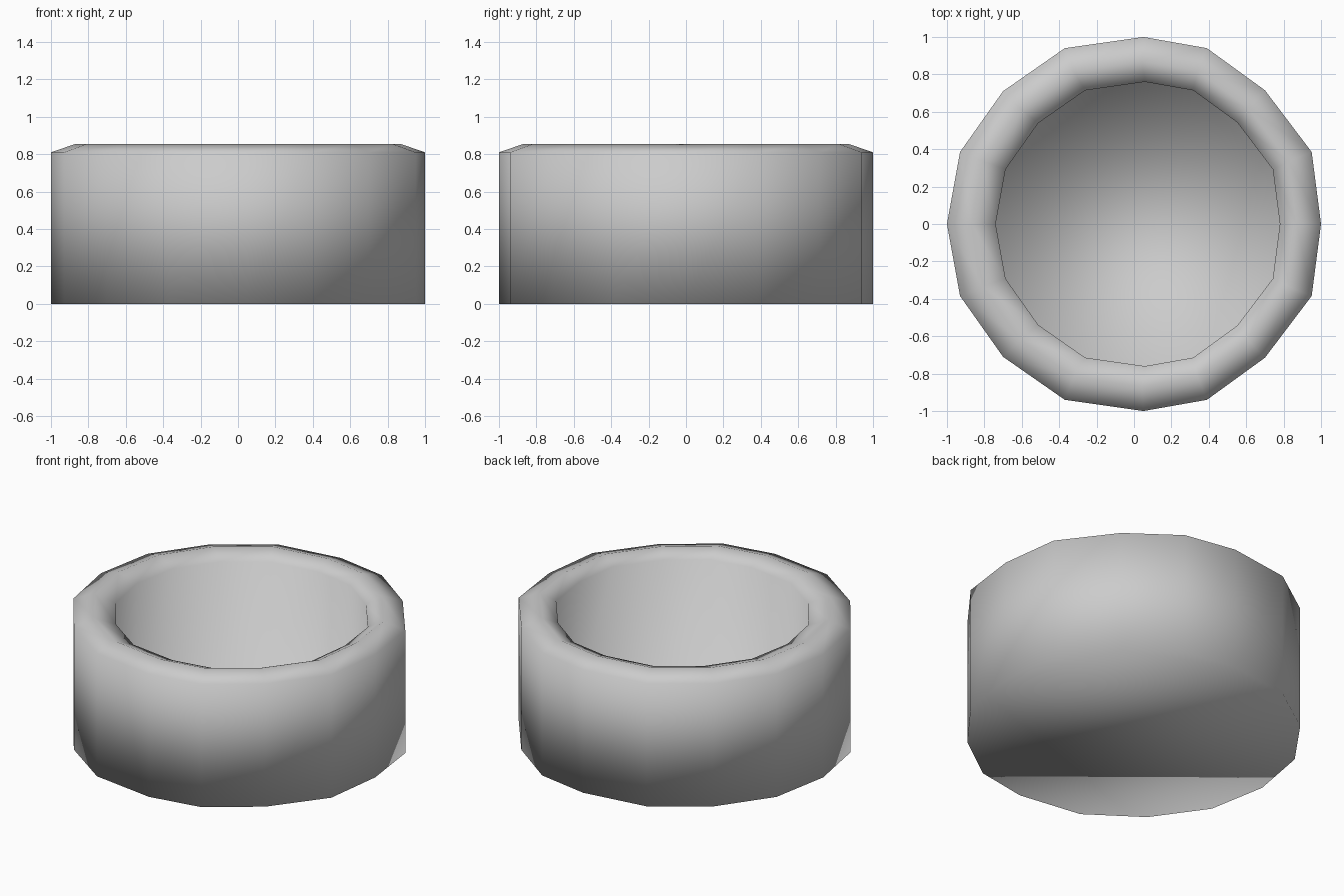
import bpy, bmesh

if "Cube" in bpy.data.objects:
    bpy.data.objects.remove(bpy.data.objects["Cube"])

# Slightly irregular 16-sided outline: back half, mirrored to the front
half = [(1, 0), (0.95, 0.385), (0.70, 0.715), (0.39, 0.94), (0.05, 1),
        (-0.37, 0.94), (-0.70, 0.71), (-0.93, 0.385), (-1, 0)]
outline = half + [(x, -y) for x, y in half[-2:0:-1]]

# Profile from outer base, over the bevelled rim, down to the inner floor:
# (scale, x offset, z)
profile = [(1, 0, 0), (1, 0, 0.81), (0.87, 0, 0.855),
           (0.76, 0.02, 0.81), (0.76, 0.02, 0.07)]

bm = bmesh.new()
rings = [[bm.verts.new((x * s + dx, y * s, z)) for x, y in outline]
         for s, dx, z in profile]

# Walls and rim
n = len(outline)
for a, b in zip(rings, rings[1:]):
    for i in range(n):
        j = (i + 1) % n
        bm.faces.new((a[i], a[j], b[j], b[i]))

# Underside and inner floor
bm.faces.new(rings[0][::-1])
bm.faces.new(rings[-1])
bmesh.ops.recalc_face_normals(bm, faces=bm.faces)
for f in bm.faces:
    f.smooth = True

mesh = bpy.data.meshes.new("round_bowl")
bm.to_mesh(mesh)
bm.free()
bowl = bpy.data.objects.new("round_bowl", mesh)
bpy.context.collection.objects.link(bowl)
